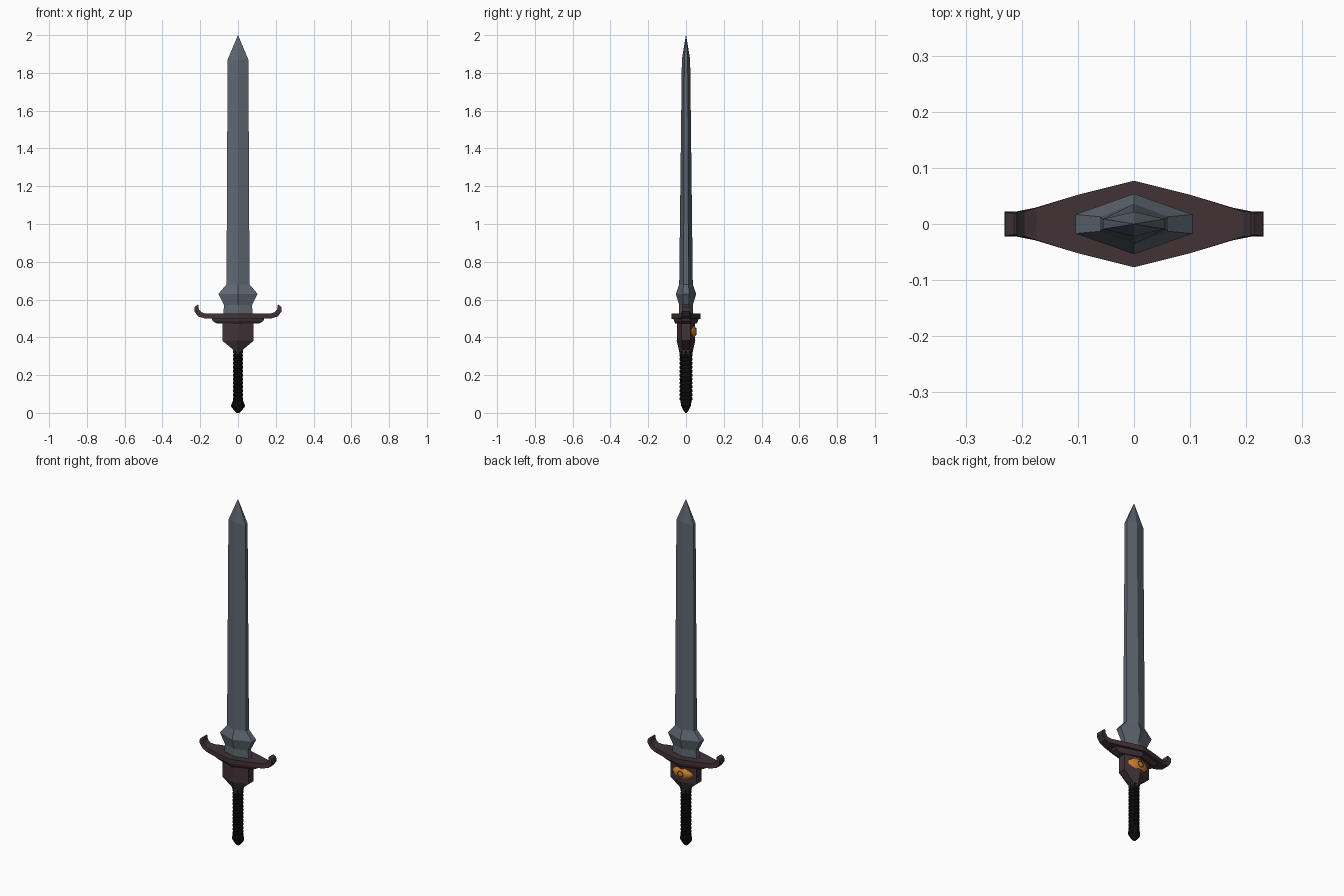
import bpy, bmesh, math
from mathutils import Vector

if "Cube" in bpy.data.objects:
    bpy.data.objects.remove(bpy.data.objects["Cube"])


def material(name, rgb):
    m = bpy.data.materials.new(name)
    m.diffuse_color = (*rgb, 1)
    m.use_nodes = True
    m.node_tree.nodes["Principled BSDF"].inputs["Base Color"].default_value = m.diffuse_color
    return m


STEEL = material("steel", (0.11, 0.135, 0.165))
MAROON = material("dark_maroon", (0.052, 0.032, 0.037))
BLACK = material("black_leather", (0.004, 0.004, 0.004))
AMBER = material("amber", (0.6, 0.22, 0.02))
BROWN = material("dark_amber", (0.12, 0.04, 0.01))


def loft(name, rings, mat):
    """Skin a list of equal-length point rings and cap both ends."""
    bm = bmesh.new()
    vs = [[bm.verts.new(p) for p in r] for r in rings]
    n = len(rings[0])
    for a, b in zip(vs, vs[1:]):
        for i in range(n):
            j = (i + 1) % n
            bm.faces.new((a[i], a[j], b[j], b[i]))
    bm.faces.new(vs[0][::-1])
    bm.faces.new(vs[-1])
    bmesh.ops.remove_doubles(bm, verts=bm.verts, dist=0.00005)
    bmesh.ops.recalc_face_normals(bm, faces=bm.faces)
    me = bpy.data.meshes.new(name)
    bm.to_mesh(me)
    bm.free()
    ob = bpy.data.objects.new(name, me)
    bpy.context.collection.objects.link(ob)
    me.materials.append(mat)
    return ob


def hexagon(z, x, y, edge):
    """Ridged section: centre ridge at +-y, flat side edge at +-x."""
    return [(x, -edge, z), (x, edge, z), (0, y, z),
            (-x, edge, z), (-x, -edge, z), (0, -y, z)]


def octagon(z, x, y):
    return [(x * math.cos(math.tau * i / 8), y * math.sin(math.tau * i / 8), z)
            for i in range(8)]


# Blade with flared base and pointed tip
loft("blade", [hexagon(*s) for s in (
    (0.52, 0.078, 0.036, 0.014),
    (0.57, 0.074, 0.036, 0.014),
    (0.63, 0.104, 0.054, 0.017),
    (0.68, 0.061, 0.036, 0.013),
    (1.87, 0.055, 0.022, 0.009),
    (2.00, 0.0004, 0.0004, 0.0002))], STEEL)

# Crossguard: one side of the path (x, z, half thickness, half depth), mirrored
arm = [(0, 0.512, 0.014, 0.077), (0.10, 0.512, 0.014, 0.052),
       (0.175, 0.513, 0.013, 0.029), (0.203, 0.522, 0.014, 0.022),
       (0.219, 0.543, 0.013, 0.022), (0.219, 0.558, 0.011, 0.021),
       (0.211, 0.572, 0.003, 0.019)]
path = [(-x, z, t, y) for x, z, t, y in arm[:0:-1]] + arm
rings = []
for i, (x, z, t, y) in enumerate(path):
    p, q = path[max(i - 1, 0)], path[min(i + 1, len(path) - 1)]
    d = Vector((q[0] - p[0], q[1] - p[1])).normalized()
    nx, nz = -d.y * t, d.x * t
    rings.append([(x - nx, -y, z - nz), (x - nx, y, z - nz),
                  (x + nx, y, z + nz), (x + nx, -y, z + nz)])
loft("crossguard", rings, MAROON)

# Stepped collar under the guard
loft("guard_collar", [hexagon(*s) for s in (
    (0.472, 0.108, 0.056, 0.020),
    (0.486, 0.135, 0.064, 0.022),
    (0.502, 0.138, 0.066, 0.022))], MAROON)

# Hilt block tapering to the grip
loft("hilt_block", [hexagon(*s) for s in (
    (0.30, 0.020, 0.032, 0.015),
    (0.335, 0.026, 0.038, 0.018),
    (0.382, 0.083, 0.049, 0.023),
    (0.48, 0.083, 0.047, 0.023))], MAROON)

# Almond eye gem on the back of the block, made of domed layers
N = 16
gem = []
for k in range(6):
    s = math.cos(k / 5 * math.pi / 2) + 0.01
    ring = []
    for i in range(N):
        a = math.tau * i / N
        h = 0.044 * math.sin(a)
        ring.append((0.066 * s * math.cos(a),
                     0.018 + 0.037 * math.sin(k / 5 * math.pi / 2),
                     0.43 + s * h * (0.65 + 0.35 * abs(math.sin(a)))))
    gem.append(ring)
loft("eye_gem", gem, AMBER)

# Ring around the pupil
bpy.ops.mesh.primitive_torus_add(major_segments=12, minor_segments=4, major_radius=0.017,
                                 minor_radius=0.003, location=(0, 0.0525, 0.43),
                                 rotation=(math.pi / 2, 0, 0))
iris = bpy.context.object
iris.name = "iris_ring"
iris.data.materials.append(BROWN)

# Grip wrapped with raised bands
bands, z0, z1 = 13, 0.065, 0.335
step = (z1 - z0) / bands
grip = []
for i in range(bands):
    z = z0 + i * step
    for f, s in ((0, 0.87), (0.25, 1.0), (0.75, 1.0)):
        grip.append(octagon(z + f * step, 0.026 * s, 0.034 * s))
grip.append(octagon(z1, 0.022, 0.030))
loft("grip", grip, BLACK)

# Pommel
loft("pommel", [octagon(*s) for s in (
    (0.0, 0.007, 0.004),
    (0.012, 0.020, 0.013),
    (0.036, 0.038, 0.025),
    (0.072, 0.024, 0.031))], BLACK)
